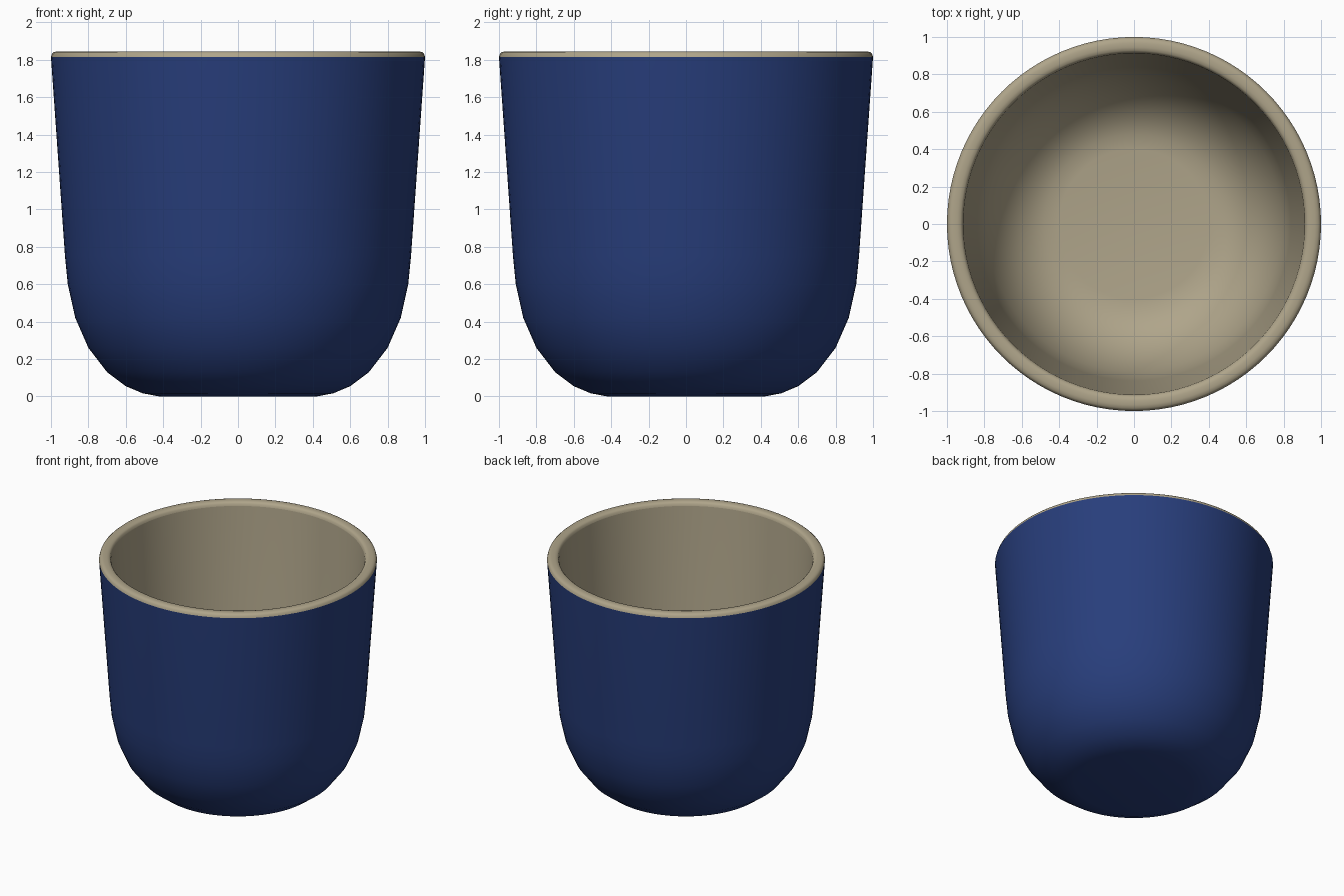
import bpy, bmesh, math

cube = bpy.data.objects.get("Cube")
if cube:
    bpy.data.objects.remove(cube, do_unlink=True)


def material(name, colour):
    mat = bpy.data.materials.new(name)
    mat.use_nodes = True
    mat.diffuse_color = colour
    mat.node_tree.nodes["Principled BSDF"].inputs["Base Color"].default_value = colour
    return mat


def lathe(name, profile, mat, sides=96):
    """Revolve a radius/height profile around the z axis."""
    bm = bmesh.new()
    verts = [bm.verts.new((r, 0, z)) for r, z in profile]
    edges = [bm.edges.new(pair) for pair in zip(verts, verts[1:])]
    bmesh.ops.spin(bm, geom=verts + edges, cent=(0, 0, 0), axis=(0, 0, 1),
                   angle=math.tau, steps=sides, use_duplicate=False)
    bmesh.ops.remove_doubles(bm, verts=bm.verts, dist=0.0005)
    mesh = bpy.data.meshes.new(name)
    # profiles run from the outside base, over the rim, to the inside floor
    bm.normal_update()
    for face in bm.faces:
        face.smooth = True
    bm.to_mesh(mesh)
    bm.free()
    mesh.materials.append(mat)
    obj = bpy.data.objects.new(name, mesh)
    bpy.context.collection.objects.link(obj)
    bpy.ops.object.select_all(action='DESELECT')
    obj.select_set(True)
    bpy.context.view_layer.objects.active = obj
    bpy.ops.object.shade_smooth_by_angle(angle=math.radians(40))
    return obj


blue = material("navy glaze", (0.021, 0.048, 0.2, 1))
beige = material("beige clay", (0.43, 0.375, 0.255, 1))

# Outer wall with rounded base
outer = [(0, 0), (0.42, 0), (0.51, 0.017), (0.6, 0.055), (0.7, 0.13), (0.8, 0.26),
         (0.87, 0.42), (0.91, 0.6), (0.925, 0.75), (1, 1.815)]
lathe("cup_outer_wall", outer, blue)

# Rounded rim
rim = [(1, 1.815), (0.995, 1.832), (0.985, 1.841), (0.968, 1.845),
       (0.945, 1.845), (0.928, 1.841), (0.918, 1.832), (0.913, 1.815)]
lathe("cup_rim", rim, beige)

# Inner wall and floor
inner = [(0.913, 1.815), (0.838, 0.75), (0.825, 0.62), (0.79, 0.46), (0.73, 0.32),
         (0.65, 0.2), (0.56, 0.13), (0.48, 0.095), (0.4, 0.085), (0, 0.085)]
lathe("cup_inner_wall", inner, beige)
